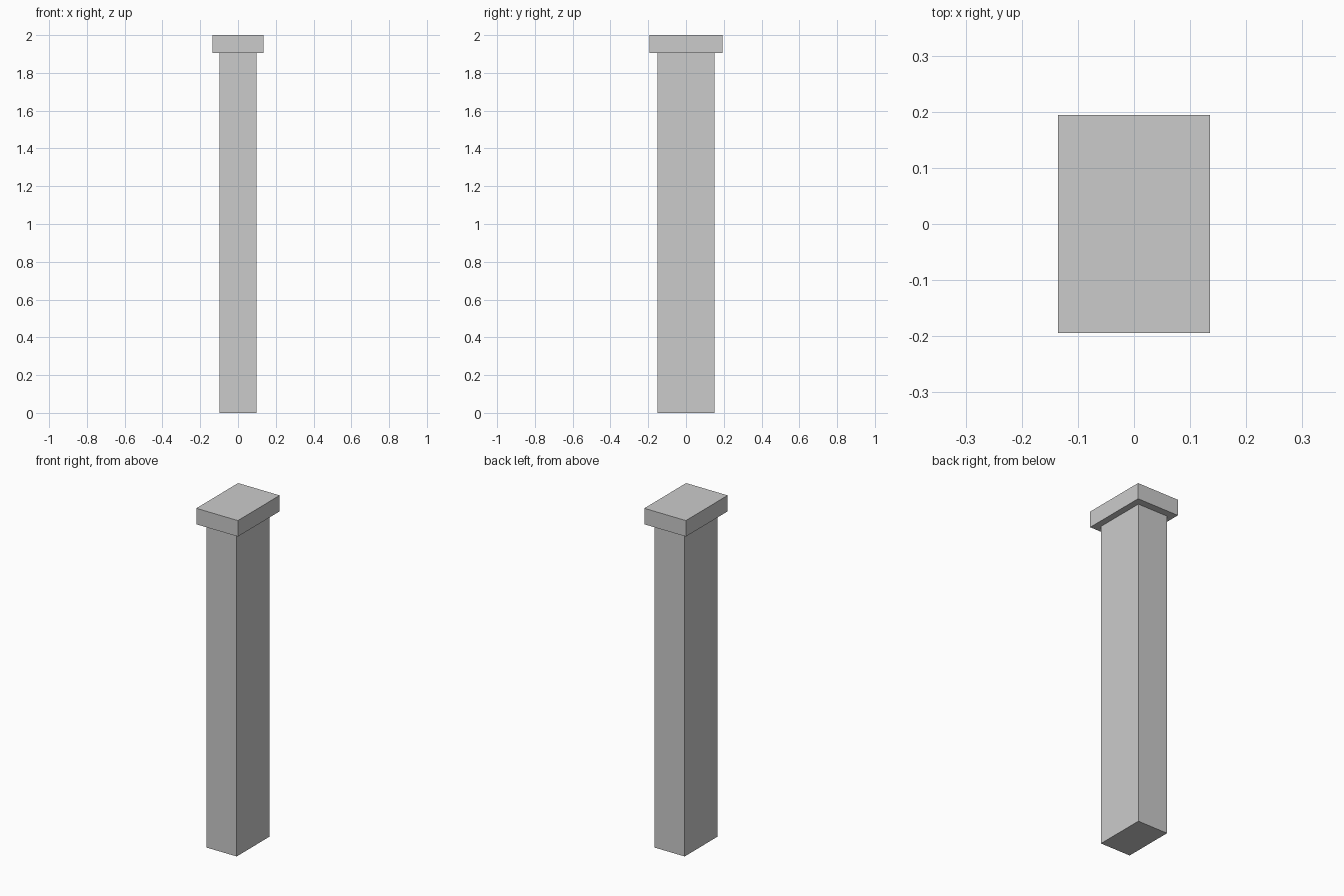
import bpy

if "Cube" in bpy.data.objects:
    bpy.data.objects.remove(bpy.data.objects["Cube"])


def box(name, width, depth, bottom, top):
    """Flat-faced box centred on the z axis."""
    bpy.ops.mesh.primitive_cube_add(size=1, location=(0, 0, (bottom + top) / 2))
    obj = bpy.context.object
    obj.name = name
    obj.scale = (width, depth, top - bottom)
    bpy.ops.object.transform_apply(location=False, rotation=False, scale=True)
    return obj


# Tall rectangular shaft
box("pillar_shaft", 0.195, 0.303, 0.0, 1.906)

# Overhanging cap slab
box("pillar_cap", 0.27, 0.388, 1.906, 2.0)
